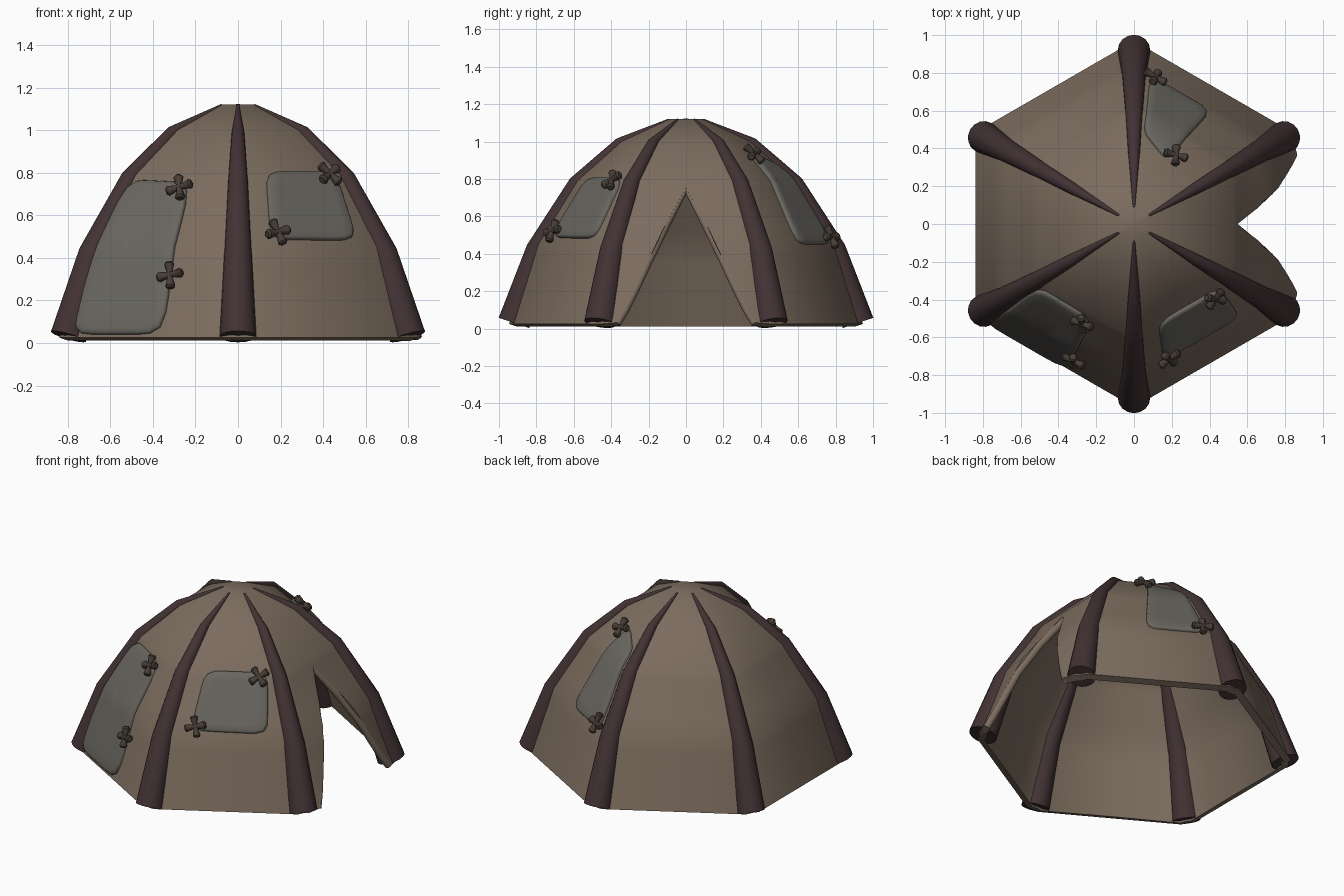
import bpy, bmesh
from math import sin, cos, pi, radians
from mathutils import Vector

if "Cube" in bpy.data.objects:
    bpy.data.objects.remove(bpy.data.objects["Cube"])


def material(name, rgb):
    m = bpy.data.materials.new(name)
    m.diffuse_color = (*rgb, 1)
    m.use_nodes = True
    m.node_tree.nodes["Principled BSDF"].inputs["Base Color"].default_value = m.diffuse_color
    return m


CANVAS = material("canvas_brown", (0.20, 0.150, 0.112))
RIB = material("rib_dark", (0.055, 0.032, 0.034))
PATCH = material("patch_grey", (0.140, 0.132, 0.113))
TIE = material("tie_dark", (0.062, 0.047, 0.036))


def finish(bm, name, mat, angle=50, thickness=0):
    me = bpy.data.meshes.new(name)
    bm.to_mesh(me)
    bm.free()
    ob = bpy.data.objects.new(name, me)
    bpy.context.collection.objects.link(ob)
    me.materials.append(mat)
    bpy.ops.object.select_all(action='DESELECT')
    ob.select_set(True)
    bpy.context.view_layer.objects.active = ob
    if thickness:
        sol = ob.modifiers.new("thickness", 'SOLIDIFY')
        sol.thickness = thickness
        sol.offset = -1
        bpy.ops.object.modifier_apply(modifier=sol.name)
    bpy.ops.object.shade_smooth_by_angle(angle=radians(angle))
    return ob


def lerp_table(table, x):
    if x <= table[0][0]:
        return table[0][1]
    for (a, p), (b, q) in zip(table, table[1:]):
        if x <= b:
            return p + (q - p) * (x - a) / (b - a)
    return table[-1][1]


# Wall profile: height -> corner radius; door: height -> half width
WALL = [(0.025, 0.97), (0.45, 0.825), (0.79, 0.605), (1.0, 0.36), (1.12, 0.09)]
DOOR = [(0.025, 0.37), (0.1, 0.325), (0.2, 0.275), (0.36, 0.2), (0.56, 0.105), (0.75, 0.0)]
C30 = cos(pi / 6)
THICK = 0.045


def on_wall(panel, s, z, off=0.0):
    """Point on a panel: s along the tangent, z height, off = lift along the normal."""
    a = radians(panel)
    ap = lerp_table(WALL, z) * C30
    d = (lerp_table(WALL, z - 0.04) - lerp_table(WALL, z + 0.04)) * C30
    span = min(z + 0.04, 1.12) - max(z - 0.04, 0.025)
    nrm = Vector((span, d)).normalized()
    r = ap + off * nrm.x
    return Vector((cos(a) * r - sin(a) * s, sin(a) * r + cos(a) * s, z + off * nrm.y))


def flare(z):
    return 0.025 * min(1, lerp_table(DOOR, z) / 0.2)


def add_tube(bm, path, radii, ref, n=14):
    rings = []
    for i, p in enumerate(path):
        t = (path[min(i + 1, len(path) - 1)] - path[max(i - 1, 0)]).normalized()
        u = (ref - t * ref.dot(t)).normalized()
        v = t.cross(u)
        rings.append([bm.verts.new(p + (u * cos(2 * pi * k / n) + v * sin(2 * pi * k / n)) * radii[i])
                      for k in range(n)])
    for a, b in zip(rings, rings[1:]):
        for k in range(n):
            bm.faces.new((a[k], a[(k + 1) % n], b[(k + 1) % n], b[k]))
    bm.faces.new(rings[0][::-1])
    bm.faces.new(rings[-1])


# Canvas shell: six panels tucked in under the ribs, the +x one split by the door
bm = bmesh.new()
rows = sorted({z for z, _ in WALL} | {z for z, _ in DOOR})
for panel in range(0, 360, 60):
    grid = []
    for z in rows:
        w = lerp_table(WALL, z) / 2
        d = lerp_table(DOOR, z) if panel == 0 else 0
        mid = d + (w - d) * (0.9 if panel else 0.72)
        f = flare(z) if panel == 0 else 0
        tuck = -0.028 * (1.12 - z) ** 0.5 if z < 1.1 else 0
        corner = [on_wall(panel, s * (w + tuck / 2), z) for s in (-1, 1)]
        a = Vector((cos(radians(panel)), sin(radians(panel)), 0))
        corner = [c + a * tuck * C30 for c in corner]
        halves = ((corner[0], on_wall(panel, -mid, z), on_wall(panel, -d, z, f)),
                  (on_wall(panel, d, z, f), on_wall(panel, mid, z), corner[1]))
        grid.append([[bm.verts.new(p) for p in half] for half in halves])
    for lo, hi in zip(grid, grid[1:]):
        for a, b in zip(lo, hi):
            for k in range(2):
                bm.faces.new((a[k], a[k + 1], b[k + 1], b[k]))
    top = [v for half in grid[-1] for v in half]
    peak = bm.verts.new((0, 0, 1.122))
    for i in (0, 1, 3, 4):
        bm.faces.new((top[i], top[i + 1], peak))
bmesh.ops.remove_doubles(bm, verts=bm.verts, dist=0.0005)
finish(bm, "canvas_shell", CANVAS, 48, THICK)

# Rounded door rim
bm = bmesh.new()
zs = [z for z, _ in DOOR]
path = [on_wall(0, sg * lerp_table(DOOR, z), z, flare(z) - THICK / 2)
        for sg, seq in ((-1, zs), (1, zs[-2::-1])) for z in seq]
add_tube(bm, path, [THICK / 2] * len(path), Vector((1, 0, 0.3)), 12)
finish(bm, "door_rim", CANVAS)

# Tapered ribs on the six corners: radius from centre, height, thickness
PROFILE = [(0.92, 0.03, 0.086), (0.79, 0.42, 0.066), (0.583, 0.775, 0.046),
           (0.355, 0.992, 0.029), (0.09, 1.117, 0.006)]
for i in range(6):
    a = radians(30 + 60 * i)
    bm = bmesh.new()
    add_tube(bm, [Vector((cos(a) * r, sin(a) * r, z)) for r, z, _ in PROFILE],
             [p[2] for p in PROFILE], Vector((-sin(a), cos(a), 0)), 16)
    finish(bm, f"rib_{i + 1}", RIB)


def patch(name, panel, quad):
    """Rounded four-cornered pad following the wall; quad is (s, z) counter-clockwise."""
    bm = bmesh.new()
    n = 40
    q = [Vector(c) for c in quad]

    def point(u, v, off):
        u, v = (u + 1) / 2, (v + 1) / 2
        p = (q[0] * (1 - u) + q[1] * u) * (1 - v) + (q[3] * (1 - u) + q[2] * u) * v
        return bm.verts.new(on_wall(panel, p.x, p.y, off))

    rings = []
    for k, off in ((1, -0.012), (1, 0.008), (0.985, 0.016), (0.94, 0.021),
                   (0.75, 0.022), (0.5, 0.022), (0.25, 0.022)):
        ring = []
        for i in range(n):
            c, s = cos(2 * pi * i / n), sin(2 * pi * i / n)
            r = k / (abs(c) ** 7 + abs(s) ** 7) ** (1 / 7)
            ring.append(point(c * r, s * r, off))
        rings.append(ring)
    for a, b in zip(rings, rings[1:]):
        for i in range(n):
            bm.faces.new((a[i], a[(i + 1) % n], b[(i + 1) % n], b[i]))
    mid = point(0, 0, 0.022)
    for i in range(n):
        bm.faces.new((rings[-1][i], rings[-1][(i + 1) % n], mid))
    finish(bm, name, PATCH, 60)


def tie(name, panel, s, z, turn):
    """Two crossed bars with flared ends, lying on the wall."""
    bm = bmesh.new()
    c = on_wall(panel, s, z, 0.034)
    normal = (c - on_wall(panel, s, z)).normalized()
    a = radians(panel)
    t = Vector((-sin(a), cos(a), 0))
    up = normal.cross(t)
    for k in (0, 90):
        b = radians(turn + k)
        d = t * cos(b) + up * sin(b)
        add_tube(bm, [c + d * x for x in (-0.065, -0.055, -0.02, 0.02, 0.055, 0.065)],
                 [0.016, 0.024, 0.015, 0.015, 0.024, 0.016], normal, 10)
    finish(bm, name, TIE)


# Patches and the ties that pin them
patch("large_patch", 240, [(-0.44, 0.04), (0.08, 0.04), (0.065, 0.75), (-0.28, 0.765)])
patch("square_patch", 300, [(-0.225, 0.485), (0.24, 0.48), (0.225, 0.8), (-0.15, 0.8)])
patch("side_patch", 60, [(-0.055, 0.45), (0.315, 0.45), (0.21, 0.865), (0.01, 0.94)])
tie("large_patch_tie_top", 240, 0.025, 0.715, 20)
tie("large_patch_tie_low", 240, 0.085, 0.31, 12)
tie("square_patch_tie_top", 300, 0.175, 0.775, 35)
tie("square_patch_tie_low", 300, -0.195, 0.505, 12)
tie("side_patch_tie_low", 60, 0.29, 0.475, 0)
tie("side_patch_tie_top", 60, -0.01, 0.91, 20)
